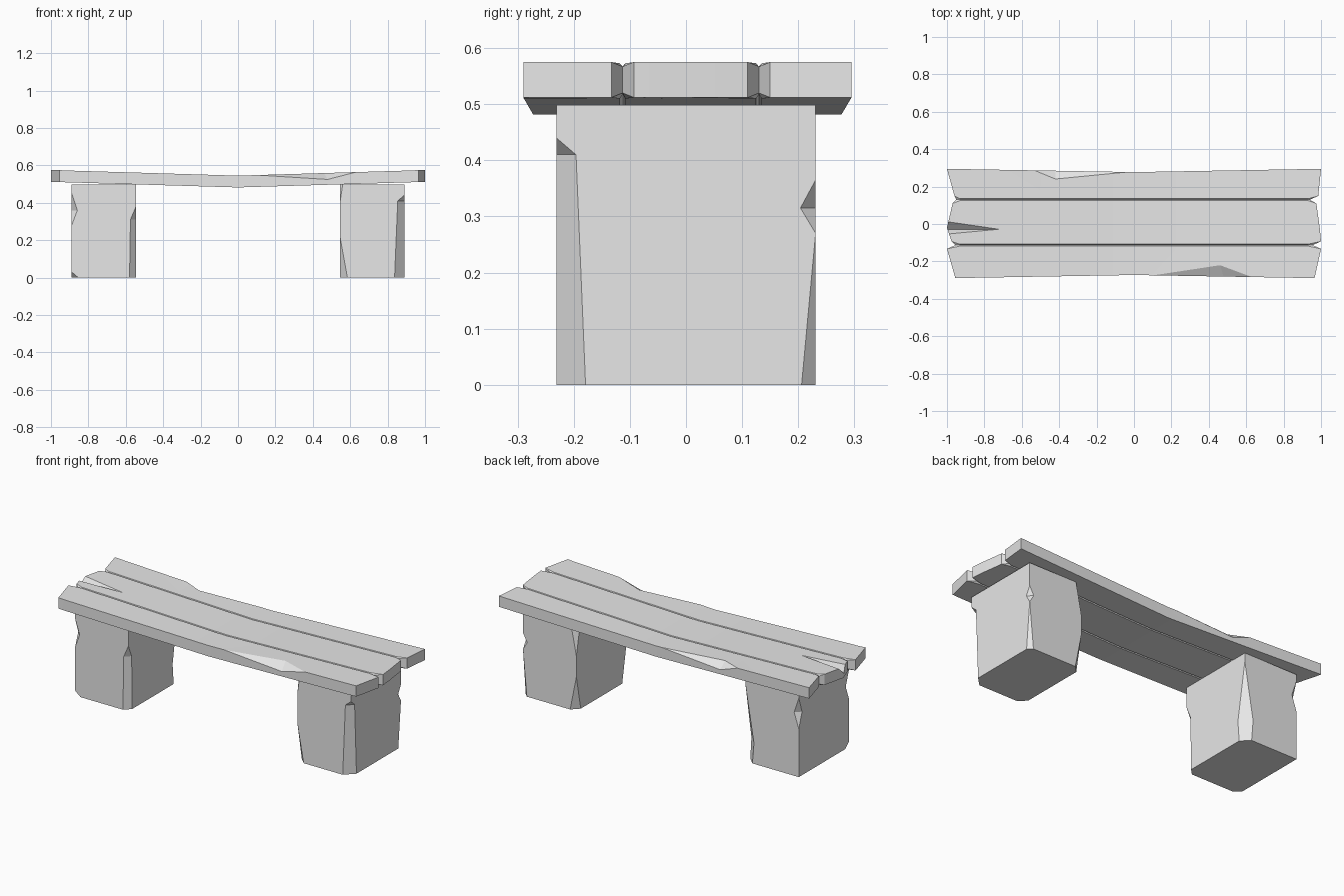
import bpy, bmesh

cube = bpy.data.objects.get("Cube")
if cube:
    bpy.data.objects.remove(cube, do_unlink=True)

stone = bpy.data.materials.new("pale_stone")
stone.use_nodes = True
stone.diffuse_color = (0.8, 0.8, 0.8, 1)
stone.node_tree.nodes["Principled BSDF"].inputs["Base Color"].default_value = (0.8, 0.8, 0.8, 1)


def finish(name, bm):
    """Turn a bmesh into a linked object with clean outward normals."""
    bmesh.ops.remove_doubles(bm, verts=bm.verts, dist=0.0005)
    bmesh.ops.recalc_face_normals(bm, faces=bm.faces)
    mesh = bpy.data.meshes.new(name)
    bm.to_mesh(mesh)
    bm.free()
    mesh.materials.append(stone)
    obj = bpy.data.objects.new(name, mesh)
    bpy.context.collection.objects.link(obj)
    return obj


def loft(name, rings):
    """Skin a list of closed rings and cap both ends."""
    bm = bmesh.new()
    loops = [[bm.verts.new(p) for p in ring] for ring in rings]
    n = len(loops[0])
    for a, b in zip(loops, loops[1:]):
        for i in range(n):
            j = (i + 1) % n
            bm.faces.new((a[i], a[j], b[j], b[i]))
    return bm, loops


def lerp_profile(profile, z):
    """Value of a piecewise linear (z, value) profile."""
    if z <= profile[0][0]:
        return profile[0][1]
    for (z0, a0), (z1, a1) in zip(profile, profile[1:]):
        if z <= z1:
            return a0 + (a1 - a0) * (z - z0) / (z1 - z0)
    return profile[-1][1]


# Legs: square blocks whose four corners are chipped by varying amounts
HALF_X, HALF_Y, LEG_TOP = 0.172, 0.231, 0.499
CORNERS = ((1, -1), (1, 1), (-1, 1), (-1, -1))


def leg(name, x, chips):
    levels = sorted({0, LEG_TOP} | {z for c in chips for z, _ in c})
    rings = []
    for z in levels:
        ring = []
        for (sx, sy), chip in zip(CORNERS, chips):
            a = lerp_profile(chip, z)
            on_side = (x + sx * HALF_X, sy * (HALF_Y - a), z)
            on_front = (x + sx * (HALF_X - a), sy * HALF_Y, z)
            ring += [on_front, on_side] if sx * sy < 0 else [on_side, on_front]
        rings.append(ring)
    bm, loops = loft(name, rings)
    bm.faces.new(loops[0])
    bm.faces.new(loops[-1])
    return finish(name, bm)


leg("left_leg", 0.717, (
    ((0, .052), (.41, .035), (.44, 0)),
    ((0, .025), (.27, 0), (.315, .027), (.365, 0)),
    ((0, .04), (.2, 0), (.32, 0), (LEG_TOP, .035)),
    ((0, .04), (.22, 0), (.4, 0), (LEG_TOP, .015)),
))
leg("right_leg", -0.717, (
    ((0, .035), (.31, .03), (.38, 0)),
    ((0, .045), (.12, .055), (.45, 0)),
    ((0, 0), (.28, 0), (.37, .03), (.46, 0)),
    ((0, .035), (.03, 0), (.28, 0), (.36, .03), (.45, 0)),
))


# Seat: three joined planks that sag to the middle, with V grooves between
def top_z(x):
    return 0.545 + 0.03 * min(abs(x), 1)


# Each row across: plank edge y, groove offset, x of right end, x of left end
ROWS = (
    (-.29, 0, -.955, .965), (-.113, -1, -1, 1), (-.113, 0, -.955, .955),
    (-.113, 1, -.975, 1), (-.02, 0, -1, .993), (.13, -1, -.97, .975),
    (.13, 0, -.95, .94), (.13, 1, -.96, .985), (.295, 0, -1, 1),
)
STATIONS = (-1, -.93, -.75, -.5, -.25, 0, .25, .5, .75, .93, 1)
rings = []
for s in STATIONS:
    upper, lower = [], []
    for i, (y, groove, x_neg, x_pos) in enumerate(ROWS):
        x = x_neg if s == -1 else x_pos if s == 1 else s
        outer = i in (0, len(ROWS) - 1)
        yy = y + groove * (.02 if abs(s) == 1 else .005)
        if outer:
            yy *= 0.94 + 0.06 * abs(s)
        dip = 0.008 if groove == 0 and not outer and abs(y) > .1 else 0
        upper.append((x, yy, top_z(s) - dip))
        lower.append((x, yy, top_z(s) - .063 + dip))
    rings.append(upper + lower[::-1])
bm, loops = loft("seat", rings)
for ring in (loops[0], loops[-1]):
    n = len(ring)
    for i in range(n // 2 - 1):
        bm.faces.new((ring[i], ring[i + 1], ring[n - 2 - i], ring[n - 1 - i]))
seat = finish("seat", bm)

# Chips in the seat edges and the split in the middle plank
CHIPS = (
    ((.1, -.275, .548), (.46, -.22, .559), (.64, -.286, .565), (.48, -.284, .523), (.42, -.42, .7)),
    ((-.54, .29, .561), (-.42, .24, .558), (-.02, .279, .546), (-.42, .286, .52), (-.35, .42, .7)),
    ((-1.02, .016, .576), (-1.02, -.056, .576), (-1.02, -.03, .53), (-.72, -.028, .567), (-1.1, -.02, .7)),
)
for points in CHIPS:
    bm = bmesh.new()
    for p in points:
        bm.verts.new(p)
    bmesh.ops.convex_hull(bm, input=bm.verts)
    cutter = finish("chip_cutter", bm)
    cutter.hide_render = True
    mod = seat.modifiers.new("chip", 'BOOLEAN')
    mod.operation = 'DIFFERENCE'
    mod.solver = 'EXACT'
    mod.object = cutter
    bpy.context.view_layer.objects.active = seat
    bpy.ops.object.modifier_apply(modifier=mod.name)
    bpy.data.objects.remove(cutter, do_unlink=True)

# Gentle smoothing along the sag, sharp everywhere else
bpy.ops.object.select_all(action='DESELECT')
seat.select_set(True)
bpy.context.view_layer.objects.active = seat
bpy.ops.object.shade_smooth_by_angle(angle=0.2)
